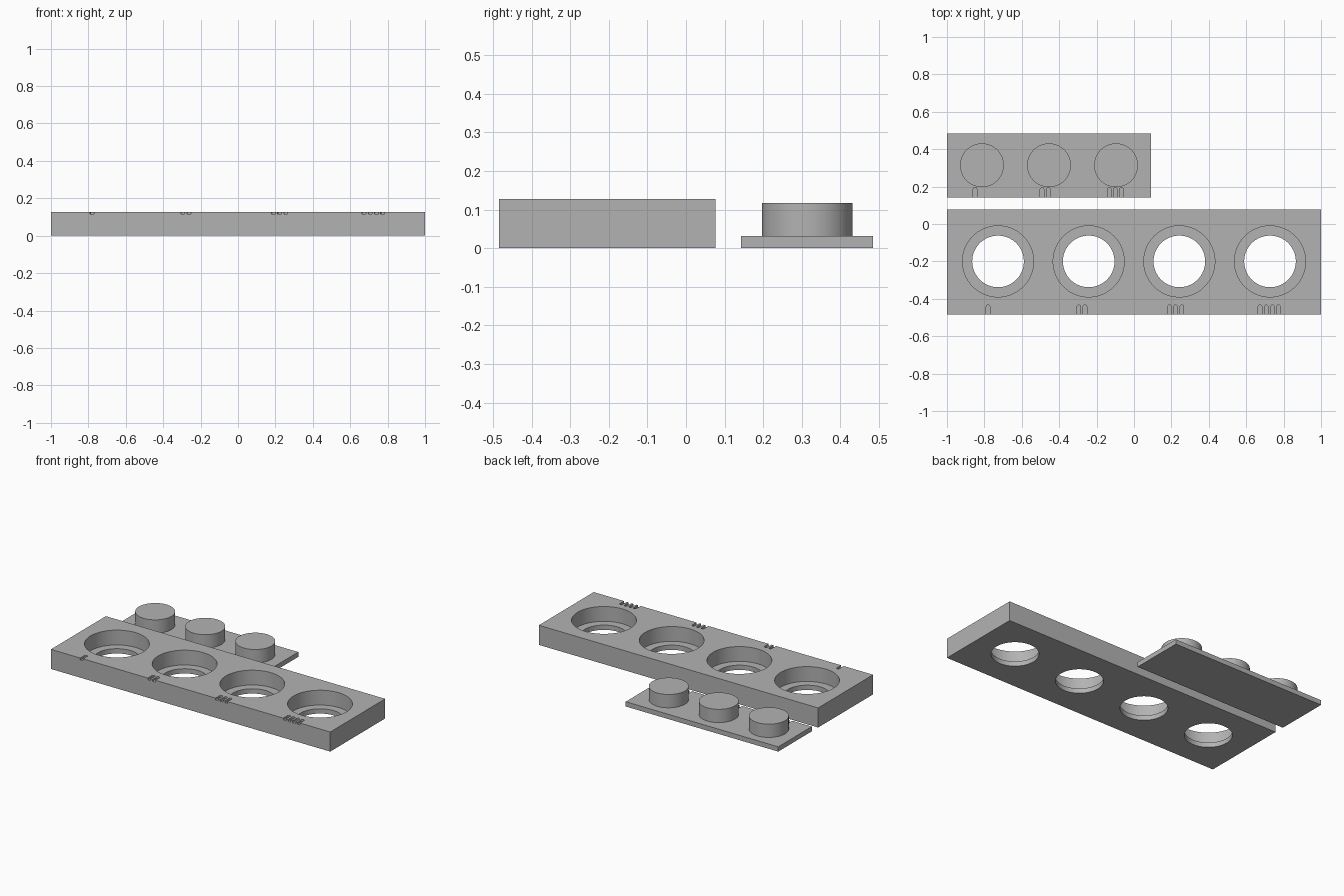
import bpy
import bmesh
import math
from mathutils import Matrix, Vector

if "Cube" in bpy.data.objects:
    bpy.data.objects.remove(bpy.data.objects["Cube"], do_unlink=True)

grey = bpy.data.materials.new("plain grey")
grey.use_nodes = True
grey.diffuse_color = (0.45, 0.45, 0.45, 1)
grey.node_tree.nodes["Principled BSDF"].inputs["Base Color"].default_value = grey.diffuse_color


def add_box(bm, low, high):
    low, high = Vector(low), Vector(high)
    size = Matrix.Diagonal((*(high - low), 1))
    bmesh.ops.create_cube(bm, size=1, matrix=Matrix.Translation((low + high) / 2) @ size)


def add_cylinder(bm, x, y, radius, z0, z1):
    bmesh.ops.create_cone(bm, cap_ends=True, segments=96, radius1=radius, radius2=radius,
                          depth=z1 - z0, matrix=Matrix.Translation((x, y, (z0 + z1) / 2)))


def add_notch(bm, x, edge, top):
    """Slot open at the front edge, with a rounded inner end."""
    r, length, depth = 0.01, 0.052, 0.012
    outline = [(x - r, edge - r), (x + r, edge - r)]
    for i in range(13):
        a = math.pi * i / 12
        outline.append((x + r * math.cos(a), edge + length - r + r * math.sin(a)))
    face = bm.faces.new([bm.verts.new((px, py, top - depth)) for px, py in outline])
    result = bmesh.ops.extrude_face_region(bm, geom=[face])
    verts = [v for v in result["geom"] if isinstance(v, bmesh.types.BMVert)]
    bmesh.ops.translate(bm, verts=verts, vec=(0, 0, 2 * depth))
    bmesh.ops.recalc_face_normals(bm, faces=bm.faces)


def finish(bm, name):
    mesh = bpy.data.meshes.new(name)
    bm.to_mesh(mesh)
    bm.free()
    mesh.materials.append(grey)
    obj = bpy.data.objects.new(name, mesh)
    bpy.context.collection.objects.link(obj)
    return obj


def cut(obj, cutter_bm):
    """Subtract a cutter mesh, then discard it."""
    cutter = finish(cutter_bm, "cutter")
    cutter.hide_render = True
    bpy.context.view_layer.objects.active = obj
    mod = obj.modifiers.new("cut", "BOOLEAN")
    mod.operation, mod.solver, mod.object = "DIFFERENCE", "EXACT", cutter
    bpy.ops.object.modifier_apply(modifier=mod.name)
    bpy.data.objects.remove(cutter, do_unlink=True)


def smooth(obj):
    bpy.ops.object.select_all(action="DESELECT")
    obj.select_set(True)
    bpy.context.view_layer.objects.active = obj
    bpy.ops.object.shade_smooth_by_angle(angle=math.radians(30))


def cut_tally_notches(obj, centres, offset, edge, top):
    """One notch at the first centre, two at the second, and so on."""
    bm = bmesh.new()
    for count, x in enumerate(centres, 1):
        for i in range(count):
            add_notch(bm, x + offset + 0.033 * i, edge, top)
    cut(obj, bm)


# Thick block with four stepped through holes
top = 0.127
bm = bmesh.new()
add_box(bm, (-1, -0.485, 0), (1, 0.077, top))
block = finish(bm, "hole_block")
hole_x = [-0.727 + 0.4847 * i for i in range(4)]
for radius, floor in ((0.19, 0.031), (0.138, -0.05)):
    bm = bmesh.new()
    for x in hole_x:
        add_cylinder(bm, x, -0.2, radius, floor, top + 0.05)
    cut(block, bm)
cut_tally_notches(block, hole_x, -0.053, -0.485, top)
smooth(block)

# Thin plate carrying three round pegs
plate_top = 0.031
bm = bmesh.new()
add_box(bm, (-1, 0.142, 0), (0.092, 0.485, plate_top))
plate = finish(bm, "peg_plate")
peg_x = [-0.813 + 0.3585 * i for i in range(3)]
cut_tally_notches(plate, peg_x, -0.037, 0.142, plate_top)
smooth(plate)
for number, x in enumerate(peg_x, 1):
    bm = bmesh.new()
    add_cylinder(bm, x, 0.314, 0.117, plate_top - 0.005, 0.117)
    smooth(finish(bm, f"peg_{number}"))
